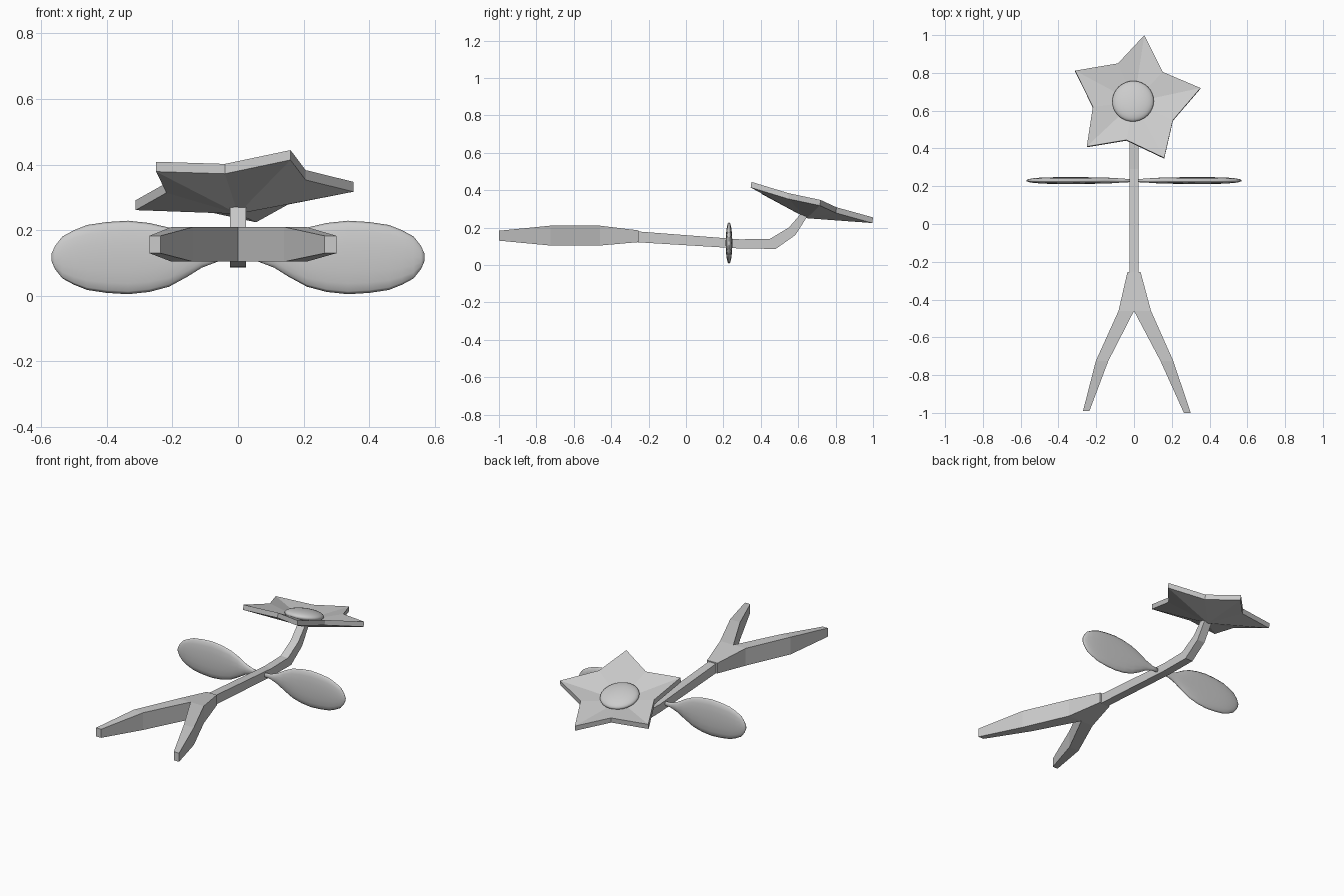
import bpy, bmesh, math
from mathutils import Vector, Euler

cube = bpy.data.objects.get("Cube")
if cube:
    bpy.data.objects.remove(cube)

grey = bpy.data.materials.new("plain_grey")
grey.use_nodes = True
GREY = (0.6, 0.6, 0.6, 1)
grey.diffuse_color = GREY
grey.node_tree.nodes["Principled BSDF"].inputs["Base Color"].default_value = GREY


def finish(name, bm, smooth=False):
    bmesh.ops.remove_doubles(bm, verts=bm.verts, dist=0.0005)
    bmesh.ops.recalc_face_normals(bm, faces=bm.faces)
    mesh = bpy.data.meshes.new(name)
    bm.to_mesh(mesh)
    bm.free()
    mesh.materials.append(grey)
    for p in mesh.polygons:
        p.use_smooth = smooth
    ob = bpy.data.objects.new(name, mesh)
    bpy.context.collection.objects.link(ob)
    return ob


def loft(bm, rings):
    """Skin a row of equal rings and cap both ends."""
    loops = [[bm.verts.new(p) for p in ring] for ring in rings]
    n = len(loops[0])
    for a, b in zip(loops, loops[1:]):
        for i in range(n):
            j = (i + 1) % n
            bm.faces.new((a[i], a[j], b[j], b[i]))
    bm.faces.new(loops[0])
    bm.faces.new(loops[-1])


# Square stem, bent up at the flower end: top y, z and bottom y, z
bm = bmesh.new()
side = [(-.27, .18, -.27, .122), (.29, .137, .29, .088), (.45, .14, .48, .086),
        (.55, .2, .585, .16), (.615, .275, .655, .27)]
w = .025
loft(bm, [[(-w, ty, tz), (w, ty, tz), (w, by, bz), (-w, by, bz)]
          for ty, tz, by, bz in side])
finish("stem", bm)

# Forked foot: outer x, inner x, y, low z, high z for each leg
legs = {
    "left": [(.035, 0, -.255, .122, .185), (.09, 0, -.46, .104, .21),
             (.208, .14, -.725, .104, .21), (.3, .264, -1, .13, .183)],
    "right": [(-.035, 0, -.255, .122, .185), (-.082, 0, -.46, .104, .21),
              (-.202, -.136, -.725, .104, .21), (-.27, -.236, -.99, .13, .183)],
}
for which, rows in legs.items():
    bm = bmesh.new()
    loft(bm, [[(o, y, lo), (i, y, lo), (i, y, hi), (o, y, hi)]
              for o, i, y, lo, hi in rows])
    finish("fork_leg_" + which, bm)

# Paddle leaves: x, half height, half thickness, middle z
leaf = [(0, .012, .008, .12), (.06, .015, .01, .12), (.11, .034, .014, .12),
        (.155, .062, .016, .12), (.21, .09, .017, .118), (.27, .105, .018, .117),
        (.335, .112, .018, .117), (.4, .108, .018, .117), (.46, .099, .017, .117),
        (.5, .083, .015, .117), (.535, .064, .012, .117), (.558, .035, .008, .117),
        (.568, .012, .004, .117)]
STEPS = 16
for which, s in (("left", 1), ("right", -1)):
    bm = bmesh.new()
    loft(bm, [[(s * x, .23 + t * math.cos(a), z + h * math.sin(a))
               for a in (math.tau * k / STEPS for k in range(STEPS))]
              for x, h, t, z in leaf])
    finish("leaf_" + which, bm, smooth=True)

# Star flower: a shallow tilted dish with a thick rim
star = [(.055, 1), (-.085, .85), (-.312, .812), (-.218, .62), (-.25, .41),
        (-.04, .445), (.16, .35), (.206, .55), (.352, .72), (.152, .805)]
bm = bmesh.new()
upper, lower = [], []
for k, (x, y) in enumerate(star):
    z = .437 - .285 * (y - .35) + .045 * x - (.006 if k % 2 else 0)
    upper.append(bm.verts.new((x, y, z)))
    lower.append(bm.verts.new((x, y - .004, z - .03)))
top_mid = bm.verts.new((0, .645, .29))
low_mid = bm.verts.new((0, .645, .25))
for k in range(len(star)):
    j = (k + 1) % len(star)
    bm.faces.new((upper[k], upper[j], top_mid))
    bm.faces.new((lower[j], lower[k], low_mid))
    bm.faces.new((upper[j], upper[k], lower[k], lower[j]))
finish("star_flower", bm)

# Flattened dome in the middle of the flower
bm = bmesh.new()
bmesh.ops.create_uvsphere(bm, u_segments=32, v_segments=16, radius=1)
bmesh.ops.scale(bm, verts=bm.verts, vec=Vector((.11, .112, .032)))
dome = finish("flower_centre", bm, smooth=True)
dome.location = (-.005, .65, .322)
dome.rotation_euler = Euler((-.28, -.045, 0))
